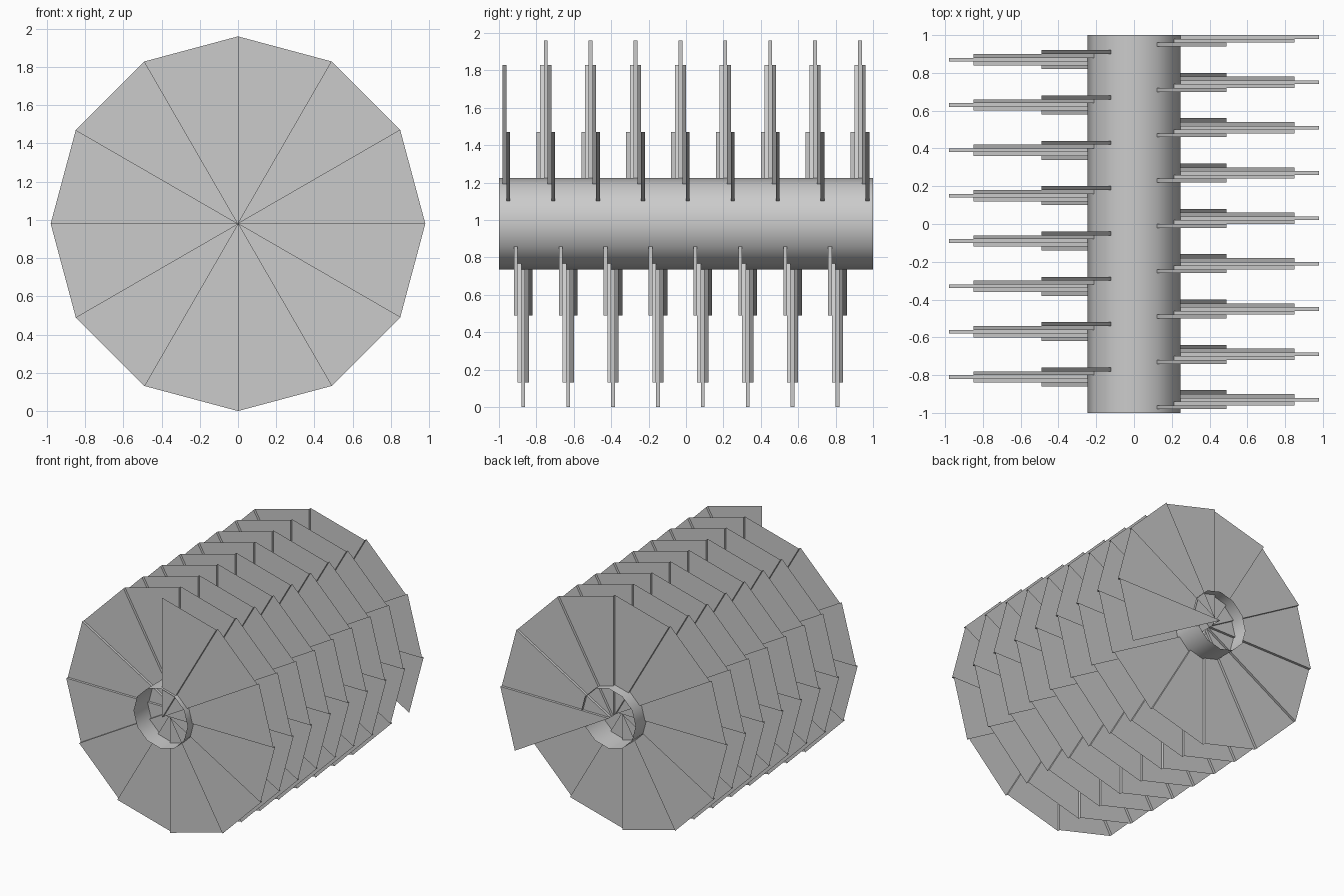
import bpy, bmesh, math
from mathutils import Vector

cube = bpy.data.objects.get("Cube")
if cube:
    bpy.data.objects.remove(cube)

R, TUBE_R, CZ = 0.98, 0.245, 0.98
STEPS, RISE, SIDES = 100, 0.02, 12

grey = bpy.data.materials.new("plain_grey")
grey.use_nodes = True
colour = (0.6, 0.6, 0.6, 1)
grey.diffuse_color = colour
grey.node_tree.nodes["Principled BSDF"].inputs["Base Color"].default_value = colour


def rim(step, y, r=R):
    a = math.radians(90 - 30 * step)
    return Vector((r * math.cos(a), y, CZ + r * math.sin(a)))


def finish(name, bm):
    mesh = bpy.data.meshes.new(name)
    bm.to_mesh(mesh)
    bm.free()
    mesh.materials.append(grey)
    ob = bpy.data.objects.new(name, mesh)
    bpy.context.collection.objects.link(ob)
    return ob


# Stepped screw blade: flat wedge treads joined by radial risers
bm = bmesh.new()
prev = None
for i in range(STEPS):
    y = -1 + RISE * (i + 1)
    hub = bm.verts.new((0, y, CZ))
    first = bm.verts.new(rim(i, y))
    last = bm.verts.new(rim(i + 1, y))
    bm.faces.new((hub, last, first))
    if prev:
        bm.faces.new((prev[0], hub, first, prev[1]))
    prev = (hub, last)
finish("screw_blade", bm)

# Open hollow core tube
bm = bmesh.new()
rings = [[bm.verts.new(rim(k * 12 / SIDES, y, TUBE_R)) for k in range(SIDES)] for y in (-1, 1)]
for k in range(SIDES):
    n = (k + 1) % SIDES
    face = bm.faces.new((rings[0][k], rings[0][n], rings[1][n], rings[1][k]))
    face.smooth = True
bmesh.ops.recalc_face_normals(bm, faces=bm.faces)
finish("core_tube", bm)
